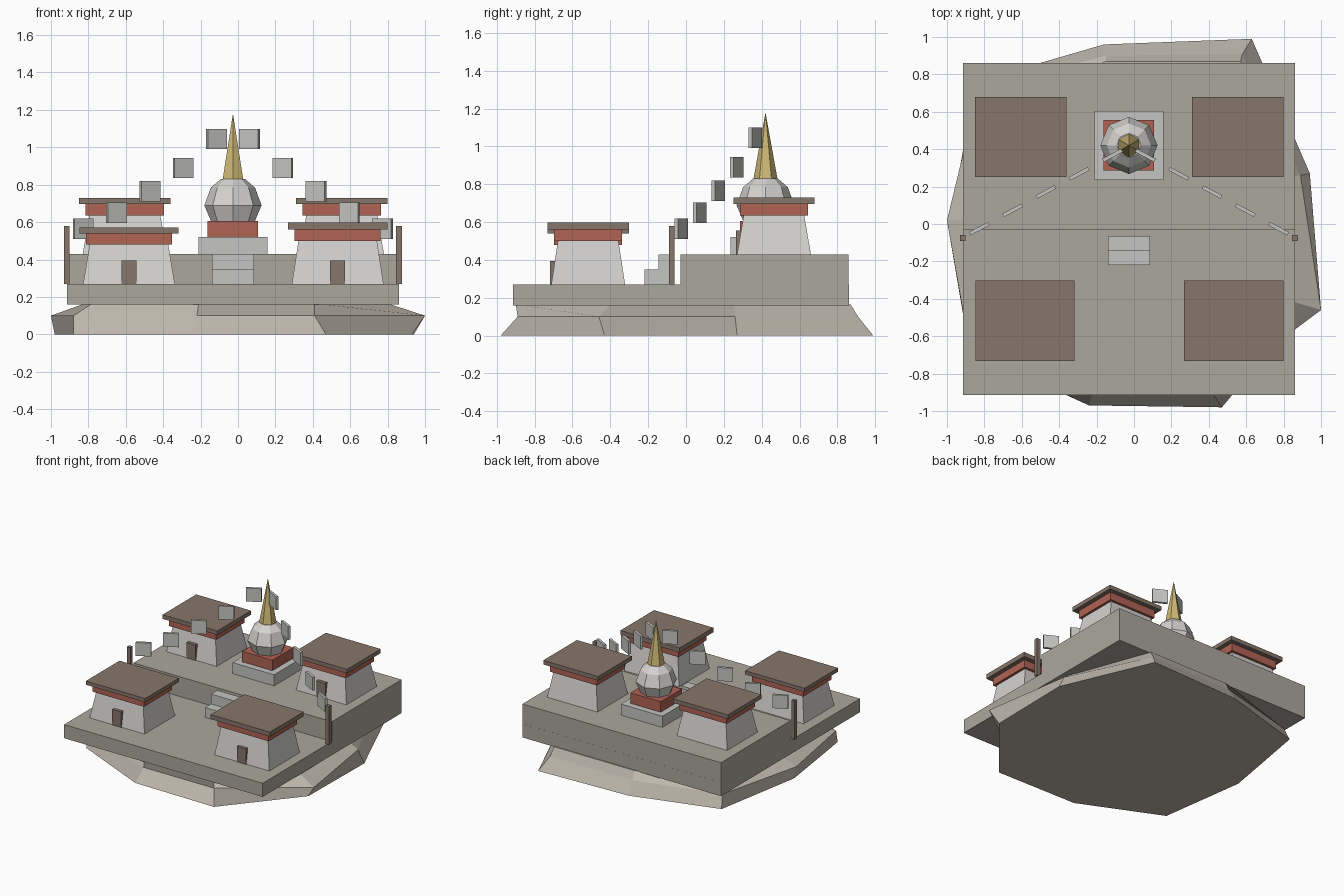
import bpy, bmesh, math

cube = bpy.data.objects.get("Cube")
if cube:
    bpy.data.objects.remove(cube, do_unlink=True)


def material(name, rgb):
    m = bpy.data.materials.new(name)
    m.use_nodes = True
    m.diffuse_color = (*rgb, 1)
    m.node_tree.nodes["Principled BSDF"].inputs["Base Color"].default_value = (*rgb, 1)
    return m


STONE = material("grey stone", (0.41, 0.39, 0.34))
ROCK = material("pale rock", (0.51, 0.47, 0.41))
WHITE = material("whitewash", (0.66, 0.65, 0.63))
PALE = material("pale stone", (0.56, 0.56, 0.54))
RED = material("brick red", (0.44, 0.125, 0.09))
BROWN = material("roof brown", (0.24, 0.18, 0.145))
GOLD = material("gold", (0.62, 0.48, 0.18))


def loft(name, rings, mat):
    """Solid through matching closed rings, capped at both ends."""
    bm = bmesh.new()
    loops = [[bm.verts.new(p) for p in ring] for ring in rings]
    for a, b in zip(loops, loops[1:]):
        for i in range(len(a)):
            j = (i + 1) % len(a)
            bm.faces.new((a[i], a[j], b[j], b[i]))
    bm.faces.new(loops[0][::-1])
    bm.faces.new(loops[-1])
    bmesh.ops.recalc_face_normals(bm, faces=bm.faces)
    mesh = bpy.data.meshes.new(name)
    bm.to_mesh(mesh)
    bm.free()
    mesh.materials.append(mat)
    ob = bpy.data.objects.new(name, mesh)
    bpy.context.collection.objects.link(ob)
    return ob


def rect(cx, cy, w, d, z):
    return [(cx + sx * w / 2, cy + sy * d / 2, z)
            for sx, sy in ((-1, -1), (1, -1), (1, 1), (-1, 1))]


def block(name, cx, cy, w, d, z0, z1, mat, taper=0):
    return loft(name, [rect(cx, cy, w, d, z0),
                       rect(cx, cy, w - taper, d - taper, z1)], mat)


def turned(name, cx, cy, sides, profile, mat):
    """Faceted turned form from (radius, height) pairs."""
    angles = [math.pi / 2 + i * math.tau / sides for i in range(sides)]
    return loft(name, [[(cx + r * math.cos(a), cy + r * math.sin(a), z) for a in angles]
                       for r, z in profile], mat)


# Rough nine-sided rock under the terraces
foot = [(.47, -.98), (-.24, -.97), (-.88, -.68), (-.98, .02), (-.85, .76),
        (-.16, .96), (.63, .99), (.94, .27), (.93, -.43)]
waist = [(.41, -.89), (-.22, -.89), (-.88, -.66), (-1, .02), (-.83, .72),
         (-.15, .9), (.58, .91), (.89, .26), (1, -.46)]
brow = [(.41, -.9), (-.21, -.9), (-.78, -.6), (-.82, .02), (-.72, .62),
        (-.15, .87), (.57, .87), (.8, .25), (.8, -.4)]
loft("rock_base", [[(x, y, z) for x, y in ring]
                   for ring, z in ((foot, 0), (waist, .1), (brow, .165))], ROCK)

# Two terraces
AXIS = -.027
block("lower_terrace", AXIS, -.027, 1.775, 1.775, .16, .27, STONE)
block("upper_terrace", AXIS, .415, 1.775, .89, .27, .43, STONE)

# Steps between the terraces
block("lower_step", AXIS, -.183, .225, .075, .27, .35, PALE)
block("upper_step", AXIS, -.105, .225, .08, .27, .43, PALE)


def house(name, cx, cy, w, z0, z1, z2, z3):
    d = .43
    block(name + "_walls", cx, cy, w - .04, d - .04, z0, z1, WHITE, .07)
    block(name + "_band", cx, cy, w - .07, d - .07, z1, z2, RED)
    block(name + "_roof", cx, cy, w, d, z2, z3, BROWN)
    block(name + "_door", cx, cy - d / 2 + .032, .08, .035, z0, z0 + .125, BROWN)


# Four houses with sloping walls
house("front_right_house", -.583, -.517, .53, .27, .48, .54, .57)
house("front_left_house", .533, -.517, .53, .27, .50, .56, .597)
house("back_right_house", -.605, .465, .49, .43, .635, .697, .73)
house("back_left_house", .555, .465, .49, .43, .635, .697, .73)

# Domed shrine
SY = .42
block("shrine_plinth", AXIS, SY, .37, .37, .43, .52, PALE)
block("shrine_red_base", AXIS, SY, .27, .27, .52, .605, RED)
turned("shrine_dome", AXIS, SY, 8,
       [(.115, .6), (.153, .69), (.118, .785), (.065, .83)], WHITE)
turned("shrine_spire", AXIS, SY, 6, [(.064, .825), (.001, 1.175)], GOLD)

# Poles and the flags that climb from them to the spire
flag_heights = (.565, .65, .765, .89, 1.045)
for side, label in ((-1, "right"), (1, "left")):
    block(label + "_pole", AXIS + side * .888, -.075, .03, .03, .27, .58, BROWN)
    for i, z in enumerate(flag_heights):
        flag = block(f"{label}_flag_{i + 1}", 0, 0, .115, .02, -.054, .054, PALE)
        flag.location = (AXIS + side * (.8 - .178 * i), -.025 + .098 * i, z)
        flag.rotation_euler.z = -side * math.radians(28)
